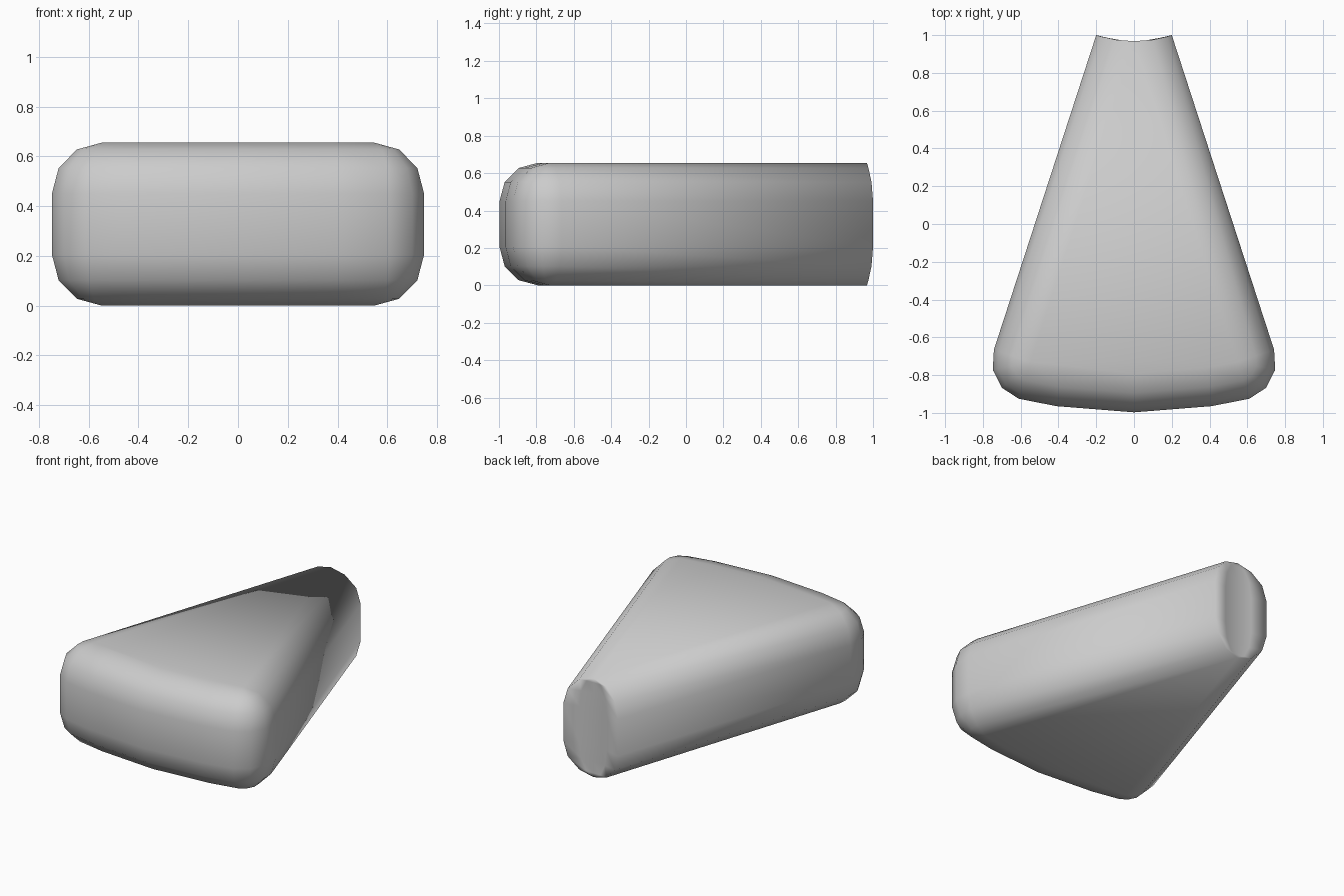
import bpy, bmesh
from math import sin, cos, radians, sqrt

if "Cube" in bpy.data.objects:
    bpy.data.objects.remove(bpy.data.objects["Cube"])

R = 0.205            # edge rounding radius
H = 0.655            # height
APEX = 1.6           # centre of the ring sector along y
R_OUT, R_IN = 2.597, sqrt(0.4)
HALF = 18.2          # half angle of the sector in degrees
CX, CY = 0.547, -0.73  # centre of the rounded plan corner


def outline(d):
    """Right half then mirrored left half of the plan outline, inset by d."""
    k = 1 - d / R
    half = []
    # concave narrow end, from the middle to the side
    for f in (0.5, 1.0):
        x = 0.2 * k * f
        half.append((x, APEX - sqrt(R_IN ** 2 - x * x)))
    # rounded plan corner
    for i in range(4):
        a = radians(HALF - 30 * i)
        half.append((CX + R * k * cos(a), CY + R * k * sin(a)))
    # gently curved wide end
    a = radians(HALF / 2)
    half.append(((R_OUT - d) * sin(a), APEX - (R_OUT - d) * cos(a)))
    start = [(0, APEX - R_IN)]
    end = [(0, APEX - R_OUT + d)]
    return start + half + end + [(-x, y) for x, y in reversed(half)]


# stacked levels follow a quarter arc at the bottom and at the top
arc = [(R * (1 - sin(radians(a))), R * (1 - cos(radians(a)))) for a in (0, 30, 60, 90)]
levels = [(z, d) for d, z in arc] + [(H - z, d) for d, z in reversed(arc)]

bm = bmesh.new()
rings = [[bm.verts.new((x, y, z)) for x, y in outline(d)] for z, d in levels]
n = len(rings[0])
for lo, hi in zip(rings, rings[1:]):
    for i in range(n):
        j = (i + 1) % n
        bm.faces.new((lo[i], lo[j], hi[j], hi[i]))
bm.faces.new(rings[0])
bm.faces.new(rings[-1])
bmesh.ops.remove_doubles(bm, verts=bm.verts, dist=0.0005)
bmesh.ops.recalc_face_normals(bm, faces=bm.faces)
for f in bm.faces:
    f.smooth = True

mesh = bpy.data.meshes.new("wedge_stone")
bm.to_mesh(mesh)
bm.free()
obj = bpy.data.objects.new("wedge_stone", mesh)
bpy.context.collection.objects.link(obj)
